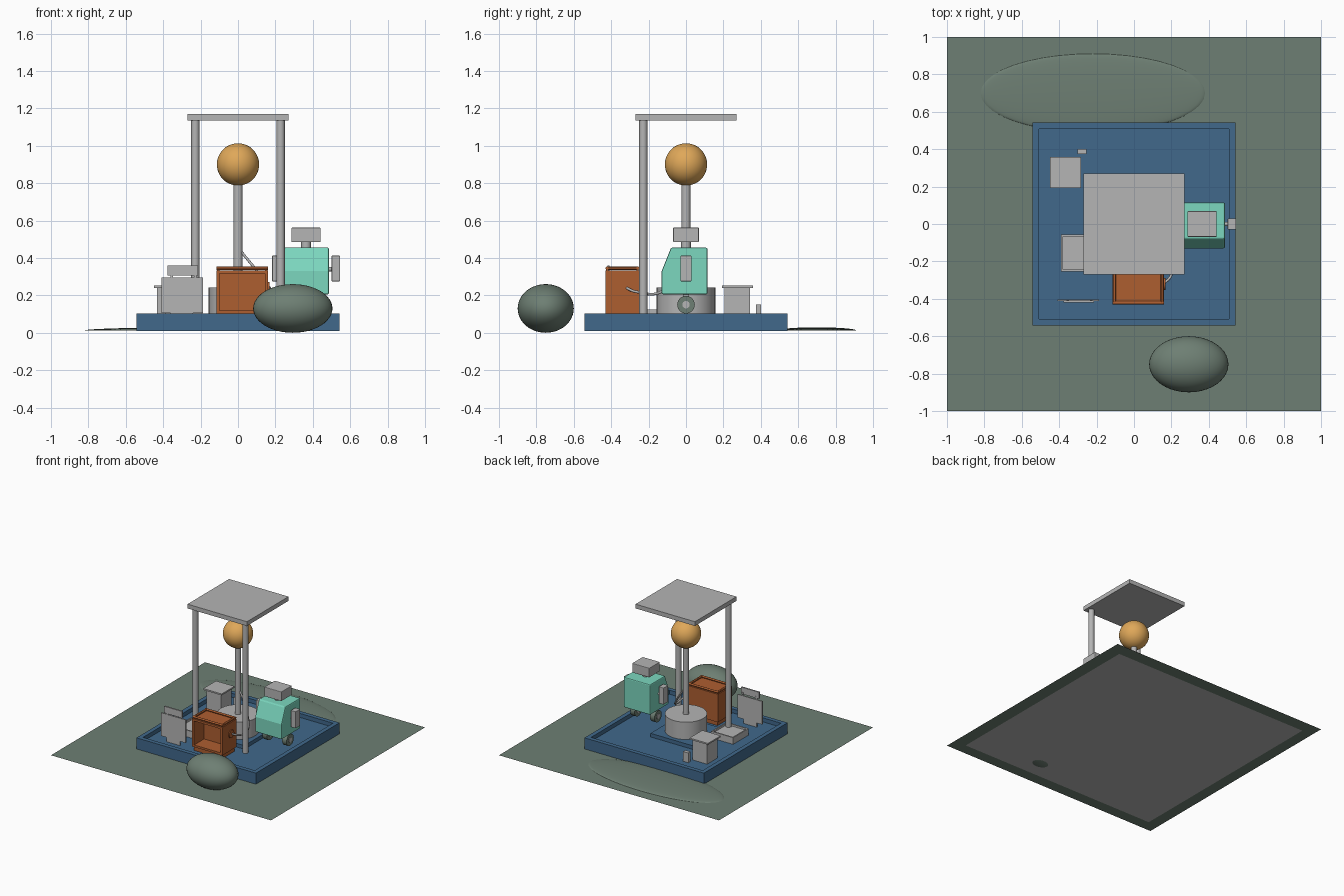
import bpy, bmesh, math
from mathutils import Vector

cube = bpy.data.objects.get("Cube")
if cube:
    bpy.data.objects.remove(cube, do_unlink=True)


def material(name, rgb):
    m = bpy.data.materials.new(name)
    m.use_nodes = True
    m.diffuse_color = (*rgb, 1)
    m.node_tree.nodes["Principled BSDF"].inputs["Base Color"].default_value = (*rgb, 1)
    return m


GREY = material("light grey", (0.46, 0.46, 0.46))
GREEN = material("moss green", (0.155, 0.212, 0.172))
BLUE = material("slate blue", (0.052, 0.14, 0.26))
MINT = material("mint", (0.2, 0.68, 0.52))
RUST = material("rust orange", (0.42, 0.112, 0.03))
AMBER = material("amber", (0.74, 0.39, 0.1))


def finish(name, bm, mat, smooth=False):
    bmesh.ops.recalc_face_normals(bm, faces=bm.faces)
    me = bpy.data.meshes.new(name)
    bm.to_mesh(me)
    bm.free()
    me.materials.append(mat)
    ob = bpy.data.objects.new(name, me)
    bpy.context.collection.objects.link(ob)
    if smooth:
        bpy.ops.object.select_all(action="DESELECT")
        ob.select_set(True)
        bpy.context.view_layer.objects.active = ob
        bpy.ops.object.shade_smooth_by_angle()
    return ob


def box(name, x, y, z, mat, cavity=None, bevel=0):
    """Box from three ranges; cavity = (face direction, rim width, depth)."""
    bm = bmesh.new()
    bmesh.ops.create_cube(bm, size=1)
    for v in bm.verts:
        v.co = [r[0] + (c + 0.5) * (r[1] - r[0]) for c, r in zip(v.co, (x, y, z))]
    if cavity:
        direction, rim, depth = Vector(cavity[0]), cavity[1], cavity[2]
        bm.normal_update()
        face = max(bm.faces, key=lambda f: f.normal.dot(direction))
        bmesh.ops.inset_region(bm, faces=[face], thickness=rim)
        inner = bmesh.ops.extrude_face_region(bm, geom=[face])["geom"]
        if face.is_valid:
            bm.faces.remove(face)
        verts = [g for g in inner if isinstance(g, bmesh.types.BMVert)]
        bmesh.ops.translate(bm, verts=verts, vec=-direction * depth)
    ob = finish(name, bm, mat)
    if bevel:
        mod = ob.modifiers.new("bevel", "BEVEL")
        mod.width, mod.segments = bevel, 2
    return ob


def rod(name, a, b, r, mat, sides=24):
    a, b = Vector(a), Vector(b)
    bm = bmesh.new()
    bmesh.ops.create_cone(bm, cap_ends=True, segments=sides, radius1=r, radius2=r,
                          depth=(b - a).length)
    ob = finish(name, bm, mat, True)
    ob.location = (a + b) / 2
    ob.rotation_euler = (b - a).to_track_quat("Z", "Y").to_euler()
    return ob


def ellipsoid(name, centre, radii, mat, upper_only=False):
    bm = bmesh.new()
    bmesh.ops.create_uvsphere(bm, u_segments=40, v_segments=24, radius=1)
    if upper_only:
        bmesh.ops.delete(bm, geom=[v for v in bm.verts if v.co.z < -0.01], context="VERTS")
    for v in bm.verts:
        v.co = Vector(c + p * r for c, p, r in zip(centre, v.co, radii))
    return finish(name, bm, mat, True)


# Ground sheets, mound and boulder
def sheet(name, half, z, mat):
    bm = bmesh.new()
    bmesh.ops.create_grid(bm, x_segments=1, y_segments=1, size=half)
    for v in bm.verts:
        v.co.z = z
    finish(name, bm, mat)


sheet("ground", 1, 0.012, GREEN)
sheet("ground_underlay", 0.9, 0.007, GREY)
ellipsoid("low_mound", (-0.22, 0.7, 0.012), (0.6, 0.21, 0.017), GREEN, True)
ellipsoid("boulder", (0.293, -0.75, 0.13), (0.212, 0.15, 0.13), GREEN)

# Base tray with a recessed floor and a plinth
FLOOR = 0.07
UP = (0, 0, 1)
box("base_tray", (-0.543, 0.543), (-0.543, 0.543), (0.009, 0.103), BLUE,
    (UP, 0.05, 0.103 - FLOOR))
box("plinth", (-0.19, 0.19), (-0.19, 0.19), (FLOOR, 0.1), BLUE)

# Pedestal, post and globe
rod("pedestal", (0, 0, FLOOR), (0, 0, 0.242), 0.157, GREY, 40)
rod("centre_post", (0, 0, 0.24), (0, 0, 0.81), 0.024, GREY)
ellipsoid("globe", (0, 0, 0.9), (0.113, 0.113, 0.113), AMBER)

# Canopy on two front poles
box("canopy", (-0.27, 0.27), (-0.27, 0.27), (1.135, 1.17), GREY)
for side, label in ((-1, "right"), (1, "left")):
    rod(label + "_canopy_pole", (side * 0.228, -0.228, FLOOR),
        (side * 0.228, -0.228, 1.136), 0.022, GREY)

# Open-fronted cabinet with rails round its top
X, Y = (-0.115, 0.16), (-0.43, -0.25)
box("cabinet", X, Y, (FLOOR, 0.333), RUST)
bpy.data.objects.remove(bpy.data.objects["cabinet"])
box("cabinet", X, Y, (0.103, 0.333), RUST, ((0, -1, 0), 0.024, 0.13))
box("cabinet_foot", (-0.105, 0.15), (-0.42, -0.26), (FLOOR, 0.104), RUST)
R = 0.009
for i, y in enumerate((Y[0] + R, Y[1] - R)):
    rod("cabinet_cross_rail_%d" % i, (X[0], y, 0.345), (X[1], y, 0.345), R, RUST, 12)
for i, x in enumerate((X[0] + R, X[1] - R)):
    rod("cabinet_side_rail_%d" % i, (x, Y[0] + R, 0.345), (x, Y[1] - R, 0.345), R, RUST, 12)
    for j, y in enumerate((Y[0] + R, Y[1] - R)):
        rod("rail_stud_%d%d" % (i, j), (x, y, 0.33), (x, y, 0.345), 0.006, RUST, 12)
rod("cable_socket", (0.155, -0.32, 0.24), (0.168, -0.32, 0.24), 0.032, RUST)

# Cable from the cabinet to the post
curve = bpy.data.curves.new("cable", "CURVE")
curve.dimensions = "3D"
curve.bevel_depth = 0.007
path = [(0.16, -0.32, 0.24), (0.2, -0.27, 0.22), (0.19, -0.14, 0.215),
        (0.11, -0.05, 0.32), (0.02, 0, 0.43)]
spline = curve.splines.new("BEZIER")
spline.bezier_points.add(len(path) - 1)
for p, co in zip(spline.bezier_points, path):
    p.co = co
    p.handle_left_type = p.handle_right_type = "AUTO"
curve.materials.append(GREY)
bpy.context.collection.objects.link(bpy.data.objects.new("cable", curve))

# Wheeled robot: sloped body, neck, head, arms and wheels
profile = [(-0.13, 0.205), (0.115, 0.205), (0.115, 0.455), (-0.08, 0.455), (-0.13, 0.33)]
bm = bmesh.new()
face = bm.faces.new([bm.verts.new((0.245, y, z)) for y, z in profile])
new = bmesh.ops.extrude_face_region(bm, geom=[face])["geom"]
bmesh.ops.translate(bm, vec=(0.242, 0, 0),
                    verts=[g for g in new if isinstance(g, bmesh.types.BMVert)])
body = finish("robot_body", bm, MINT)
mod = body.modifiers.new("bevel", "BEVEL")
mod.width, mod.segments = 0.008, 2
MID = 0.364
rod("robot_neck", (MID, 0, 0.45), (MID, 0, 0.49), 0.026, GREY)
box("robot_head", (MID - 0.078, MID + 0.078), (-0.069, 0.069), (0.485, 0.562), GREY, bevel=0.004)
for side, label in ((-1, "right"), (1, "left")):
    arm = sorted((MID + side * 0.137, MID + side * 0.181))
    box(label + "_robot_arm", arm, (-0.03, 0.03), (0.275, 0.412), GREY, bevel=0.003)
    x = MID + side * 0.09
    rod(label + "_shoulder", (MID + side * 0.11, 0, 0.34), (MID + side * 0.14, 0, 0.34),
        0.012, GREY)
    rod(label + "_wheel", (x - 0.02, 0, 0.15), (x + 0.02, 0, 0.15), 0.047, GREEN)
    rod(label + "_wheel_hub", (x - 0.023, 0, 0.15), (x + 0.023, 0, 0.15), 0.02, GREY)
    box(label + "_wheel_strut", (x - 0.01, x + 0.01), (-0.015, 0.015), (0.15, 0.21), GREY)

# Notice panel
box("notice_panel", (-0.41, -0.187), (-0.412, -0.403), (0.105, 0.295), GREY)
box("notice_header", (-0.377, -0.215), (-0.42, -0.408), (0.305, 0.36), GREY)
for x in (-0.36, -0.235):
    box("header_bracket", (x, x + 0.012), (-0.412, -0.406), (0.28, 0.32), GREY)
box("notice_foot", (-0.36, -0.24), (-0.412, -0.403), (FLOOR, 0.106), GREY)

# Low tray
box("low_tray", (-0.39, -0.19), (-0.255, -0.055), (FLOOR, 0.125), GREY, (UP, 0.015, 0.015))

# Lidded bin and small block
box("bin", (-0.432, -0.3), (0.207, 0.342), (FLOOR, 0.242), GREY)
box("bin_lid", (-0.45, -0.283), (0.192, 0.358), (0.24, 0.252), GREY)
box("small_block", (-0.302, -0.255), (0.373, 0.402), (FLOOR, 0.15), GREY)
